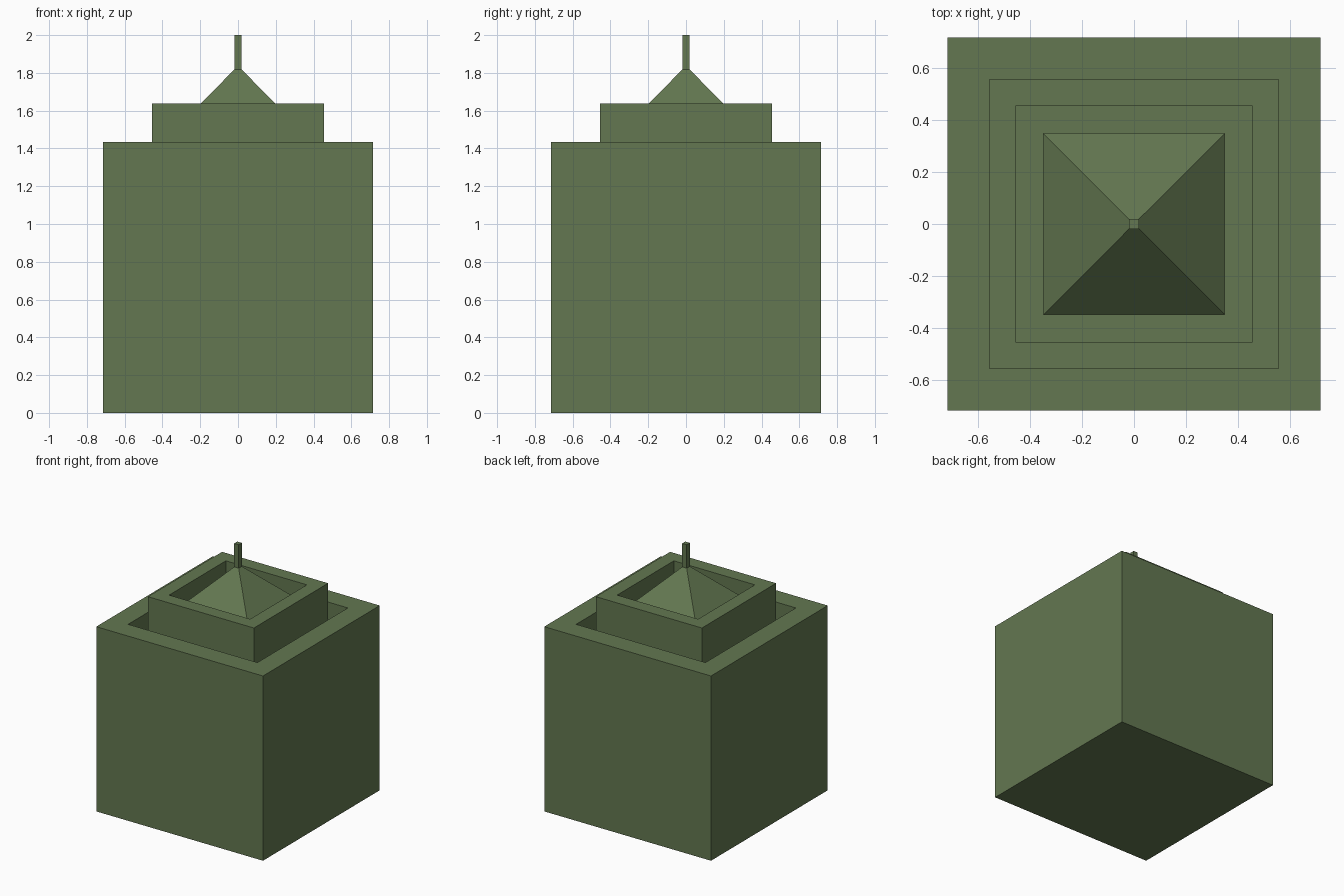
import bpy, bmesh

if "Cube" in bpy.data.objects:
    bpy.data.objects.remove(bpy.data.objects["Cube"])

green = bpy.data.materials.new("moss green")
green.diffuse_color = (0.125, 0.186, 0.082, 1)
green.use_nodes = True
green.node_tree.nodes["Principled BSDF"].inputs["Base Color"].default_value = green.diffuse_color


def square_loft(name, profile, cap_bottom=False, cap_top=False):
    """Loft square rings given as (half width, height), from outside inwards."""
    bm = bmesh.new()
    rings = []
    for h, z in profile:
        rings.append([bm.verts.new((sx * h, sy * h, z))
                      for sx, sy in ((-1, -1), (1, -1), (1, 1), (-1, 1))])
    for a, b in zip(rings, rings[1:]):
        for i in range(4):
            j = (i + 1) % 4
            bm.faces.new((a[i], a[j], b[j], b[i]))
    if cap_bottom:
        bm.faces.new(rings[0][::-1])
    if cap_top:
        bm.faces.new(rings[-1])
    mesh = bpy.data.meshes.new(name)
    bm.to_mesh(mesh)
    bm.free()
    mesh.materials.append(green)
    obj = bpy.data.objects.new(name, mesh)
    bpy.context.collection.objects.link(obj)
    return obj


BODY, BODY_TOP, MOAT = 0.716, 1.434, 1.26
TIER, TIER_TOP, ROOF_BASE = 0.455, 1.637, 1.486
MAST, ROOF_TOP = 0.019, 1.818

# Main block with raised parapet and a sunken roof channel
square_loft("main_block", [(BODY, 0), (BODY, BODY_TOP), (0.555, BODY_TOP),
                           (0.555, MOAT), (TIER, MOAT)], cap_bottom=True)
# Upper tier with its own parapet
square_loft("upper_tier", [(TIER, MOAT), (TIER, TIER_TOP),
                           (0.348, TIER_TOP), (0.348, ROOF_BASE)])
# Pyramid roof set down inside the tier
square_loft("pyramid_roof", [(0.348, ROOF_BASE), (MAST, ROOF_TOP)])
# Square mast
square_loft("mast", [(MAST, ROOF_TOP), (MAST, 2.0)], cap_top=True)
